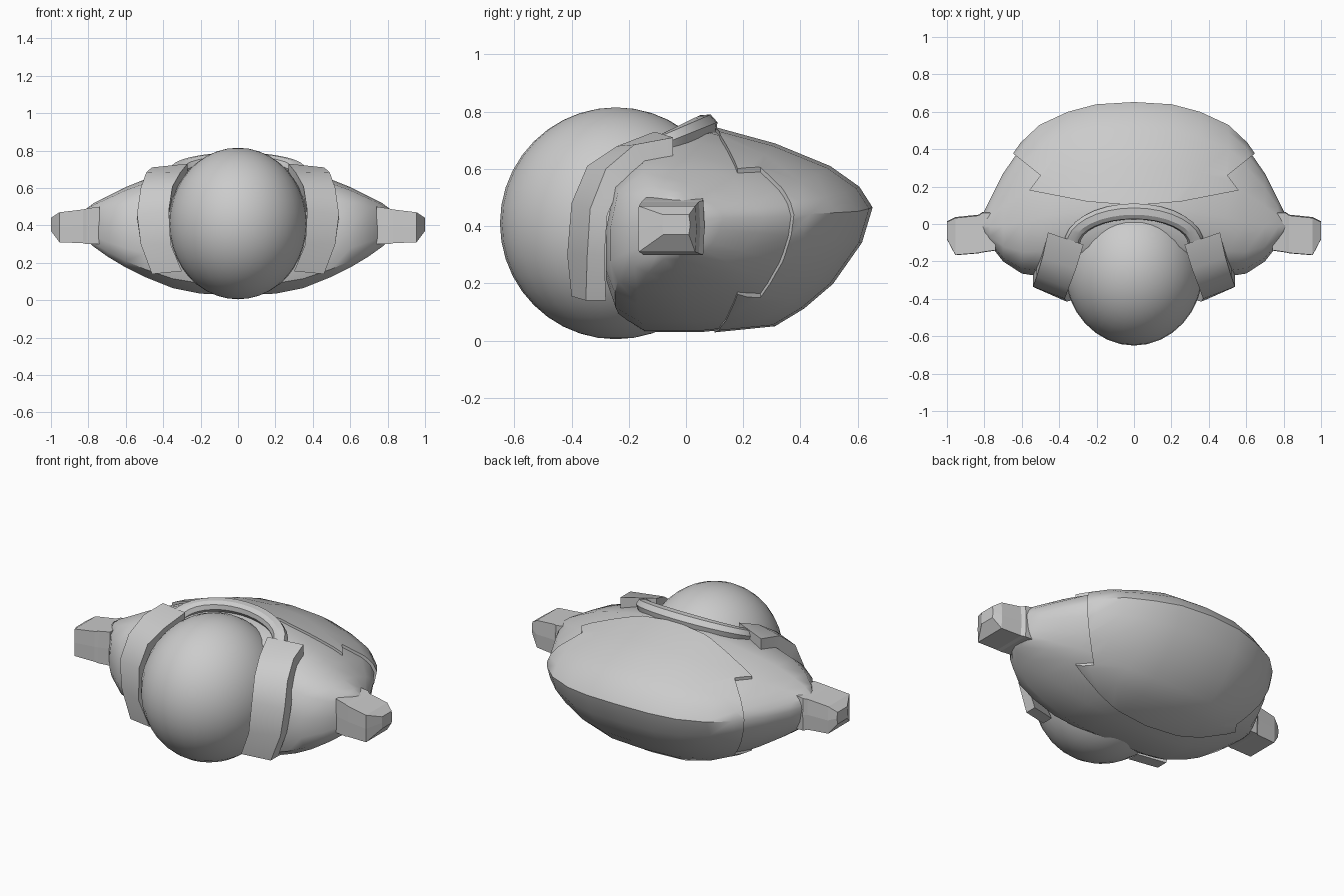
import bpy, bmesh, math

if "Cube" in bpy.data.objects:
    bpy.data.objects.remove(bpy.data.objects["Cube"])


def loft(name, rings, smooth=None, closed_ends=True):
    """Skin a list of equal-length point rings."""
    bm = bmesh.new()
    vs = [[bm.verts.new(p) for p in r] for r in rings]
    n = len(rings[0])
    for a, b in zip(vs, vs[1:]):
        for i in range(n):
            j = (i + 1) % n
            bm.faces.new((a[i], a[j], b[j], b[i]))
    if closed_ends:
        bm.faces.new(vs[0])
        bm.faces.new(vs[-1])
    bmesh.ops.recalc_face_normals(bm, faces=bm.faces)
    me = bpy.data.meshes.new(name)
    bm.to_mesh(me)
    bm.free()
    ob = bpy.data.objects.new(name, me)
    bpy.context.collection.objects.link(ob)
    bpy.ops.object.select_all(action='DESELECT')
    ob.select_set(True)
    bpy.context.view_layer.objects.active = ob
    if smooth:
        bpy.ops.object.shade_smooth_by_angle(angle=math.radians(smooth))
    return ob


def flip(rings):
    return [[(-x, y, z) for x, y, z in r] for r in rings]


# side profile of the torso, normalised to 0..1 front-to-back and bottom-to-top
profile = [(0, .24), (0, .5), (.04, .8), (.17, .96), (.4, 1), (.63, .92), (.84, .81),
           (.95, .71), (1, .61), (.96, .44), (.85, .24), (.74, .12), (.63, .035),
           (.36, 0), (.14, 0), (.04, .08)]
# x, front y, back y, bottom z, top z
stations = [(0, -.27, .632, .03, .735), (.2, -.27, .62, .035, .725), (.35, -.28, .58, .065, .69),
            (.5, -.28, .51, .125, .645), (.6, -.265, .415, .175, .605),
            (.7, -.2, .27, .235, .555), (.77, -.11, .13, .285, .52), (.81, -.05, .05, .32, .49)]


def torso(grow=0.0):
    half = []
    for x, f, b, lo, hi in stations:
        b, hi, lo = b + grow, hi + grow * .6, lo - grow * .25
        half.append([(x * (1 + grow * .5), f + u * (b - f), lo + v * (hi - lo)) for u, v in profile])
    return flip(half[:0:-1]) + half


loft("body", torso(), 40)

# back shell: slightly larger torso trimmed by a notched outline
shell = loft("back_shell", torso(.02))
edge = [(0, .1), (.25, .12), (.56, .18), (.5, .26), (.65, .38), (.95, .4), (.95, .9)]
outline = edge + [(-x, y) for x, y in edge[:0:-1]]
cutter = loft("shell_cutter", [[(x, y, z) for x, y in outline] for z in (-.3, 1.2)])
cutter.hide_render = True
mod = shell.modifiers.new("trim", 'BOOLEAN')
mod.operation, mod.object, mod.solver = 'INTERSECT', cutter, 'EXACT'
bpy.context.view_layer.objects.active = shell
bpy.ops.object.modifier_apply(modifier="trim")
bpy.data.objects.remove(cutter)
shell.select_set(True)
bpy.ops.object.shade_smooth_by_angle(angle=math.radians(40))

# head
bpy.ops.mesh.primitive_uv_sphere_add(segments=32, ring_count=20, location=(0, -.245, .41))
head = bpy.context.object
head.name = "head"
head.scale = (.37, .405, .405)
bpy.ops.object.transform_apply(location=False)
bpy.ops.object.shade_smooth()

# side bands: inner edge, outer edge, thickness offset (y, z)
band = [((.30, -.40, .155), (.46, -.35, .14), (.07, 0)),
        ((.36, -.415, .30), (.52, -.345, .30), (.06, .0)),
        ((.37, -.40, .48), (.54, -.335, .46), (.06, -.02)),
        ((.35, -.345, .61), (.52, -.28, .60), (.05, -.06)),
        ((.31, -.24, .68), (.49, -.18, .685), (.03, -.09)),
        ((.27, -.11, .73), (.46, -.045, .71), (.0, -.09))]
band_rings = [[i, o, (o[0], o[1] + t[0], o[2] + t[1]), (i[0], i[1] + t[0], i[2] + t[1])]
              for i, o, t in band]

# hands: tapered faceted blocks (x, front y, back y, bottom z, top z)
hand = [(.74, -.14, .06, .30, .50), (.81, -.15, .06, .30, .49), (.83, -.155, .045, .305, .485),
        (.955, -.165, .032, .31, .47), (1.0, -.08, .01, .37, .44)]
hand_rings = [[(x, f, lo), (x, b, lo), (x, b + .005, (lo + hi) / 2), (x, b, hi),
               (x, f, hi), (x, f - .002, (lo + hi) / 2)] for x, f, b, lo, hi in hand]

for side, fn in (("right", lambda r: r), ("left", flip)):
    loft(side + "_side_band", fn(band_rings), 35)
    loft(side + "_hand", fn(hand_rings))

# tilted rear arc joining the two side bands: (radial, height) cross-section
section = [(-.045, .0), (-.035, .025), (-.01, .035), (.025, .03), (.04, .0),
           (.025, -.035), (-.03, -.04)]
arc = []
for k in range(17):
    a = math.pi * k / 16
    c, s = math.cos(a), math.sin(a)
    arc.append([((.335 + r) * c, -.11 + (.18 + r) * s - .3 * h * s, .675 + .08 * s + r * .2 * s + h)
                for r, h in section])
loft("rear_arc", arc, 30)
